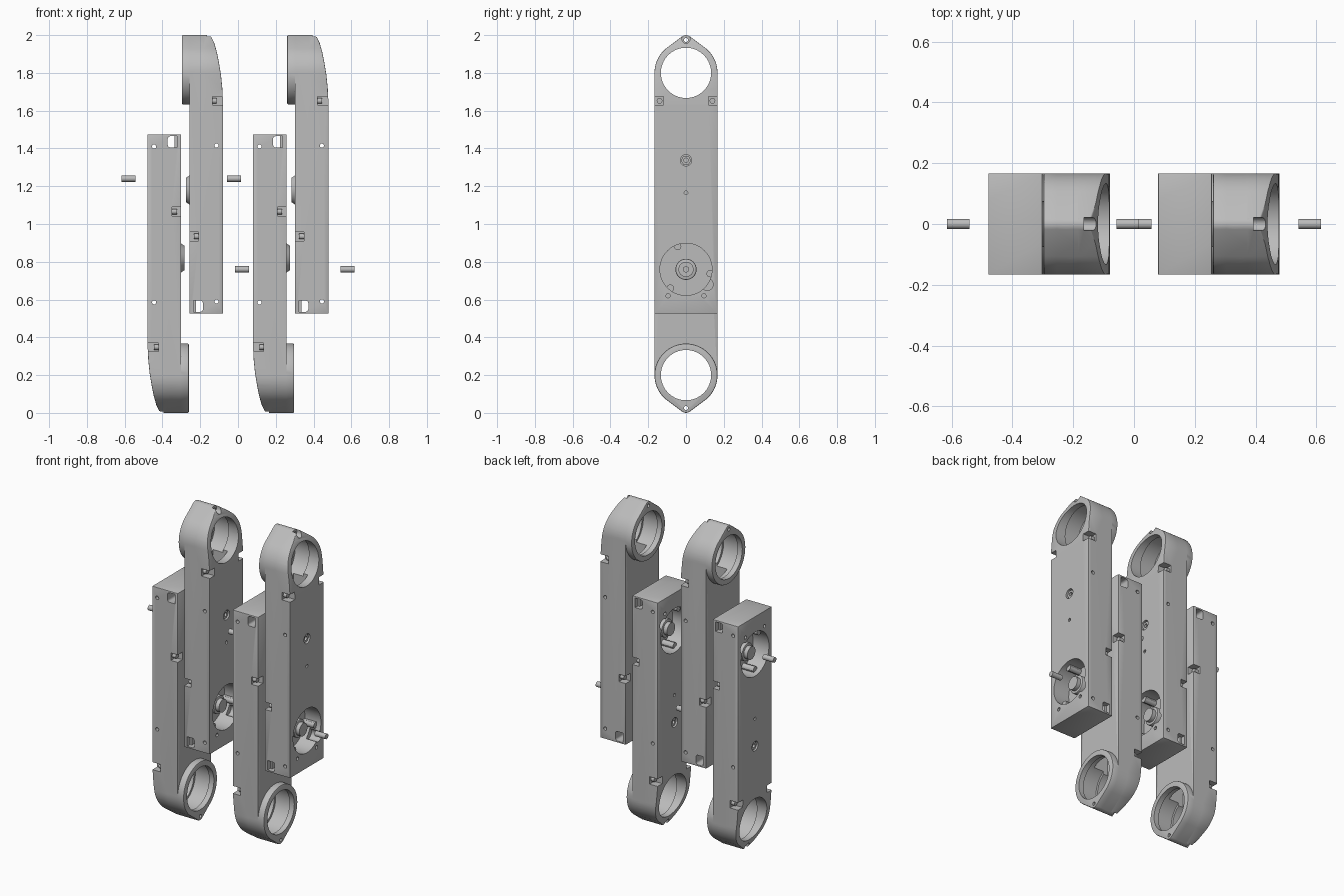
import bpy, bmesh
from math import cos, sin, pi, radians
from mathutils import Matrix, Vector
from mathutils.geometry import convex_hull_2d

if "Cube" in bpy.data.objects:
    bpy.data.objects.remove(bpy.data.objects["Cube"], do_unlink=True)

grey = bpy.data.materials.new("plain_grey")
grey.use_nodes = True
colour = (0.5, 0.5, 0.5, 1)
grey.diffuse_color = colour
grey.node_tree.nodes["Principled BSDF"].inputs["Base Color"].default_value = colour


def circle(r, a=0, b=0, n=32):
    return [(a + r * cos(2 * pi * i / n), b + r * sin(2 * pi * i / n)) for i in range(n)]


def rect(a0, a1, b0, b1):
    return [(a0, b0), (a1, b0), (a1, b1), (a0, b1)]


def prism(name, points, lo, hi, axis="x"):
    """Convex outline pushed along x (outline in y, z) or along y (outline in x, z)."""
    outline = [points[i] for i in convex_hull_2d([Vector(p) for p in points])]
    place = (lambda p, d: (d, p[0], p[1])) if axis == "x" else (lambda p, d: (p[0], d, p[1]))
    bm = bmesh.new()
    rings = [[bm.verts.new(place(p, d)) for p in outline] for d in (lo, hi)]
    for ring in rings:
        bm.faces.new(ring)
    n = len(outline)
    for i in range(n):
        j = (i + 1) % n
        bm.faces.new((rings[0][i], rings[0][j], rings[1][j], rings[1][i]))
    bmesh.ops.recalc_face_normals(bm, faces=bm.faces)
    mesh = bpy.data.meshes.new(name)
    bm.to_mesh(mesh)
    bm.free()
    mesh.materials.append(grey)
    obj = bpy.data.objects.new(name, mesh)
    bpy.context.collection.objects.link(obj)
    return obj


def apply(obj, mod):
    bpy.context.view_layer.objects.active = obj
    bpy.ops.object.modifier_apply(modifier=mod.name)


def boolean(obj, other, operation="DIFFERENCE"):
    mod = obj.modifiers.new("cut", "BOOLEAN")
    mod.operation, mod.object, mod.solver = operation, other, "EXACT"
    apply(obj, mod)
    bpy.data.objects.remove(other, do_unlink=True)


def soften(obj, width):
    mod = obj.modifiers.new("soft", "BEVEL")
    mod.width, mod.segments = width, 2
    mod.limit_method, mod.angle_limit = "ANGLE", radians(45)
    apply(obj, mod)


def cut(points, lo, hi, axis="x"):
    boolean(housing, prism("cutter", points, lo, hi, axis), "DIFFERENCE")


# Main dimensions of one arm, measured from the middle of its pair
HALF, INNER, OUTER, LIP = 0.167, 0.0225, 0.2, -0.0185
BOTTOM, RING_Z, MOTOR_Z = -0.475, 0.8, -0.24

# Housing: side outline trimmed by a front outline with a curved outer top
head = circle(HALF, 0, RING_Z, 64) + circle(0.035, 0, 0.965, 24)
housing = prism("arm_housing", head + rect(-HALF, HALF, BOTTOM, 0.7), -0.1, 0.3)
front = [(INNER, BOTTOM), (OUTER, BOTTOM), (OUTER, 0.64), (0.196, 0.72), (0.189, 0.79),
         (0.179, 0.85), (0.167, 0.91), (0.153, 0.96), (0.138, 0.99), (0.122, 1.0), (INNER, 1.0)]
boolean(housing, prism("trim", front, -0.3, 0.3, "y"), "INTERSECT")
soften(housing, 0.009)

# Raised round lip on the inner side of the head
lip = prism("lip", head, LIP, 0.1)
soften(lip, 0.006)
boolean(housing, lip, "UNION")

# Ring opening, with a wider groove and a pocket reaching down into the arm
cut(circle(0.133, 0, RING_Z, 64), -0.2, 0.4)
cut(circle(0.147, 0, RING_Z, 64), 0.015, 0.12)
cut(rect(-0.08, 0.08, 0.52, 0.72), 0.05, 0.15)

# Tip screw hole with an open recess
cut(circle(0.011, 0, 0.974, 16), -0.2, 0.4)
cut(circle(0.021, 0, 0.978, 16) + rect(-0.021, 0.021, 0.98, 1.1), 0.115, 0.3)

# Motor well with a side lobe
cut(circle(0.138, 0, MOTOR_Z, 48), 0.09, 0.3)
cut(circle(0.032, 0.112, MOTOR_Z - 0.08, 20), 0.13, 0.3)

# Small holes and the nut recess in the outer face
for y in (-0.095, 0.095):
    cut(circle(0.011, y, -0.38, 12), 0.15, 0.3)
cut(circle(0.01, 0, 0.165, 12), 0.15, 0.3)
cut(circle(0.03, 0, 0.337, 20), 0.175, 0.3)

# Holes through the arm from front to back, and the cable window
for z in (-0.41, 0.415):
    cut(circle(0.011, 0.165, z, 14), -0.3, 0.3, "y")
window = circle(0.014, 0.079, -0.419, 16) + circle(0.014, 0.079, -0.451, 16)
cut(window + rect(0.056, 0.07, -0.465, -0.405), -0.3, 0.3, "y")

# Screw notches and window recesses on the front and back faces
for side in (-1, 1):
    for depth, shape in ((0.12, rect(0.143, 0.3, 0.629, 0.676)),
                         (0.12, rect(-0.1, 0.07, -0.09, -0.043)),
                         (0.14, rect(0.043, 0.08, -0.465, -0.405))):
        lo, hi = sorted((side * depth, side * 0.3))
        cut(shape, lo, hi, "y")

# Tapered round boss on the inner face
boss = prism("round_boss", circle(0.082, 0, 0.18, 40), 0.003, 0.03)
for v in boss.data.vertices:
    if v.co.x < 0.01:
        v.co.y *= 0.78
        v.co.z = 0.18 + (v.co.z - 0.18) * 0.78

# Motor hub, face plate ring and loose output shaft
hub = prism("motor_hub", circle(0.056, 0, MOTOR_Z, 32), 0.08, 0.15)
soften(hub, 0.006)
hub_cap = prism("hub_cap", circle(0.04, 0, MOTOR_Z, 32), 0.14, 0.175)
shaft = prism("output_shaft", circle(0.0165, 0, MOTOR_Z, 20), 0.263, 0.337)
parts = [housing, boss, hub, hub_cap, shaft]

# Locating tabs around the motor well
for k in range(3):
    a = pi / 2 + 0.35 + k * 2 * pi / 3
    tab = prism("well_tab", circle(0.02, 0.13 * cos(a), MOTOR_Z + 0.13 * sin(a), 12), 0.08, 0.17)
    parts.append(tab)

# Hexagonal nut with a bore
nut = prism("hex_nut", circle(0.027, 0, 0.337, 6), 0.165, 0.192)
boolean(nut, prism("cutter", circle(0.012, 0, 0.337, 14), 0.1, 0.3))
parts.append(nut)

# Screw heads sitting in the notches
for side in (-1, 1):
    parts.append(prism("upper_screw", circle(0.015, side * 0.14, 0.652, 14), 0.13, 0.165))
    parts.append(prism("lower_screw", circle(0.015, side * 0.14, -0.066, 14), 0.045, 0.08))

# Smooth shading with crisp edges
bpy.ops.object.select_all(action="DESELECT")
for obj in parts:
    obj.select_set(True)
bpy.context.view_layer.objects.active = housing
bpy.ops.object.shade_smooth_by_angle(angle=radians(30))

# Two pairs of arms; the second arm of each pair is turned upside down
for pair, x in (("right", -0.279), ("left", 0.279)):
    for way, angle in (("upright", 0), ("inverted", pi)):
        for part in parts:
            copy = part.copy()
            copy.name = f"{pair}_{way}_{part.name}"
            copy.matrix_world = Matrix.Translation((x, 0, 1)) @ Matrix.Rotation(angle, 4, "Y")
            bpy.context.collection.objects.link(copy)
for part in parts:
    bpy.data.objects.remove(part, do_unlink=True)
